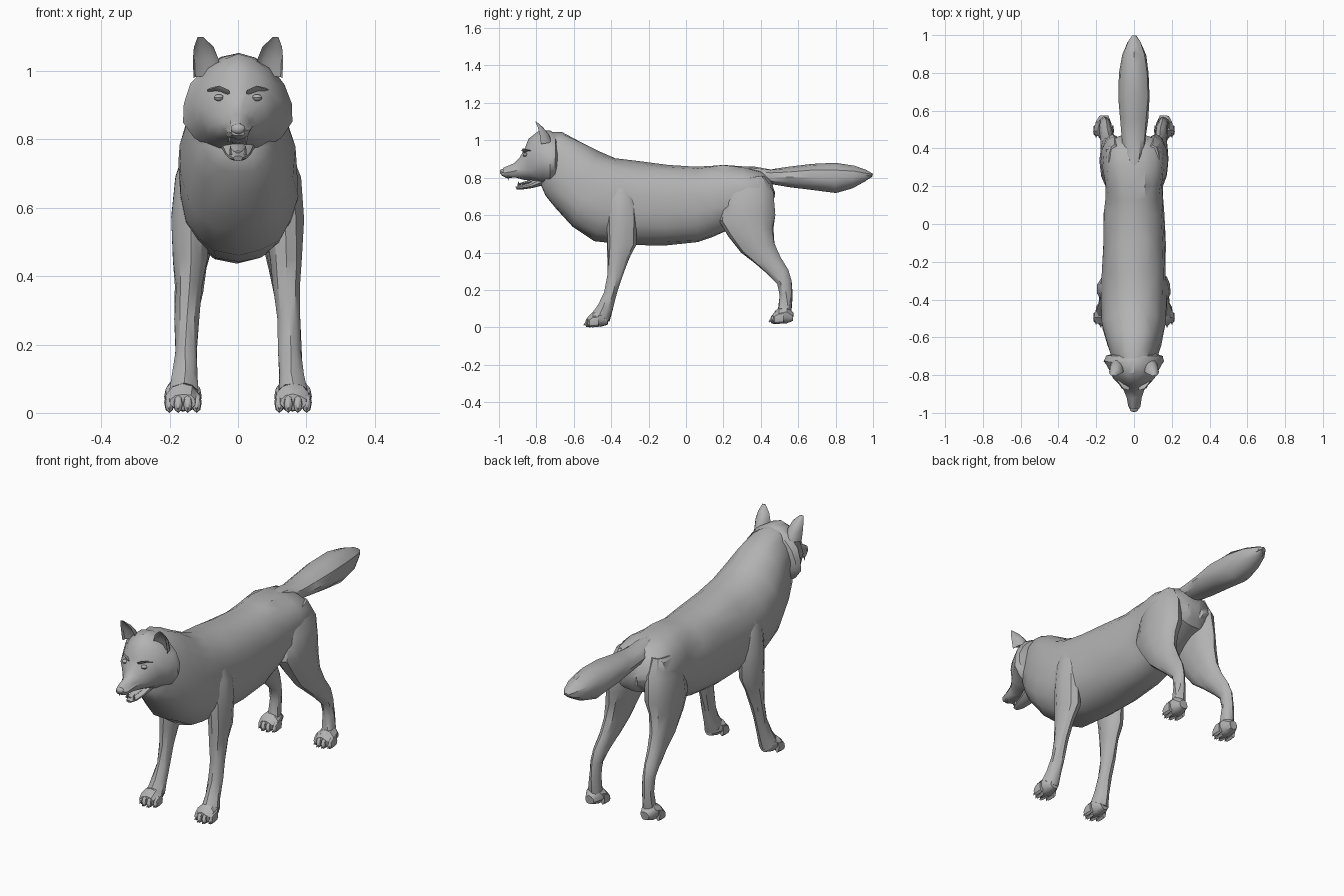
import bpy, bmesh, math, random
from mathutils import Vector

random.seed(4)
if "Cube" in bpy.data.objects:
    bpy.data.objects.remove(bpy.data.objects["Cube"])

fur = bpy.data.materials.new("grey fur")
fur.use_nodes = True
GREY = (0.45, 0.45, 0.45, 1)
fur.diffuse_color = GREY
fur.node_tree.nodes["Principled BSDF"].inputs["Base Color"].default_value = GREY
parts = []


def finish(name, bm):
    bmesh.ops.recalc_face_normals(bm, faces=bm.faces)
    mesh = bpy.data.meshes.new(name)
    bm.to_mesh(mesh)
    bm.free()
    mesh.materials.append(fur)
    obj = bpy.data.objects.new(name, mesh)
    bpy.context.collection.objects.link(obj)
    parts.append(obj)


def loft(name, rings, sides=14, side=1, shift=(0, 0, 0), full=1.0, rough=0.0, cup=False, taper=0.0):
    """Skin rings given as (y1, z1, y2, z2, half width, x centre):
    the two points are opposite silhouette points of each section."""
    bm = bmesh.new()
    loops = []
    for y1, z1, y2, z2, w, *x in rings:
        a, b = Vector((0, y1, z1)), Vector((0, y2, z2))
        mid, half = (a + b) / 2, (a - b) / 2
        loop = []
        for i in range(sides):
            t = math.tau * i / sides
            c, s = math.cos(t), math.sin(t)
            c = math.copysign(abs(c) ** full, c)
            s = math.copysign(abs(s) ** full, s)
            s *= 1 - taper * c     # narrower towards the first point
            if cup and c > 0:      # hollow front for the ears
                c *= -0.45
            p = mid + half * c
            p.x = (x[0] if x else 0) + w * s
            p += Vector(shift) + Vector([random.uniform(-rough, rough) for _ in "xyz"])
            p.x *= side
            loop.append(bm.verts.new(p))
        loops.append(loop)
    for lo, hi in zip(loops, loops[1:]):
        for i in range(sides):
            j = (i + 1) % sides
            bm.faces.new((lo[i], lo[j], hi[j], hi[i]))
    bm.faces.new(loops[0])
    bm.faces.new(loops[-1])
    if rough:
        bmesh.ops.triangulate(bm, faces=bm.faces)
    finish(name, bm)


def ball(name, centre, size, seg=10):
    bm = bmesh.new()
    bmesh.ops.create_uvsphere(bm, u_segments=seg, v_segments=6, radius=1)
    for v in bm.verts:
        v.co = Vector([c + v.co[k] * size[k] for k, c in enumerate(centre)])
    finish(name, bm)


# Torso with neck
loft("torso", [
    (-0.745, 1.045, -0.77, 0.75, 0.085), (-0.66, 1.045, -0.755, 0.70, 0.118),
    (-0.56, 0.995, -0.70, 0.635, 0.146), (-0.47, 0.94, -0.61, 0.535, 0.168),
    (-0.38, 0.90, -0.49, 0.465, 0.175), (-0.25, 0.885, -0.32, 0.44, 0.172),
    (-0.10, 0.87, -0.12, 0.44, 0.167), (0.05, 0.86, 0.06, 0.455, 0.16),
    (0.13, 0.867, 0.14, 0.48, 0.153), (0.20, 0.873, 0.21, 0.51, 0.152),
    (0.30, 0.865, 0.30, 0.55, 0.165), (0.40, 0.84, 0.38, 0.60, 0.16),
    (0.45, 0.795, 0.44, 0.62, 0.118), (0.475, 0.72, 0.465, 0.66, 0.05)],
    sides=18, full=0.88, rough=0.005)

# Tail
loft("tail", [
    (0.27, 0.862, 0.33, 0.77, 0.03), (0.37, 0.858, 0.38, 0.755, 0.055),
    (0.45, 0.845, 0.45, 0.765, 0.062), (0.55, 0.857, 0.55, 0.75, 0.074),
    (0.68, 0.876, 0.66, 0.735, 0.084), (0.80, 0.878, 0.80, 0.72, 0.080),
    (0.90, 0.862, 0.89, 0.745, 0.062), (0.965, 0.84, 0.96, 0.782, 0.037),
    (1.0, 0.820, 0.992, 0.805, 0.012)], sides=12, rough=0.003)

# Head: muzzle, brow and cheek ruff
loft("head", [
    (-0.99, 0.838, -0.985, 0.81, 0.018), (-0.972, 0.852, -0.96, 0.80, 0.031),
    (-0.92, 0.875, -0.91, 0.80, 0.040), (-0.89, 0.905, -0.865, 0.79, 0.054),
    (-0.862, 0.955, -0.83, 0.785, 0.083), (-0.84, 1.01, -0.795, 0.775, 0.107),
    (-0.79, 1.048, -0.755, 0.765, 0.130), (-0.73, 1.052, -0.725, 0.76, 0.160),
    (-0.70, 1.035, -0.70, 0.78, 0.150), (-0.68, 1.00, -0.68, 0.80, 0.09)],
    sides=16, rough=0.003, taper=0.2)
loft("lower_jaw", [
    (-0.912, 0.752, -0.905, 0.737, 0.014), (-0.885, 0.760, -0.875, 0.737, 0.028),
    (-0.84, 0.772, -0.82, 0.745, 0.038), (-0.78, 0.81, -0.76, 0.76, 0.052)], sides=10)
loft("tongue", [
    (-0.902, 0.767, -0.90, 0.760, 0.010), (-0.87, 0.778, -0.87, 0.764, 0.019),
    (-0.79, 0.80, -0.79, 0.775, 0.024)], sides=8)
ball("nose", (0, -0.981, 0.831), (0.022, 0.015, 0.016))

for side, label in ((1, "left"), (-1, "right")):
    # Face details
    ball(label + "_eye", (side * 0.056, -0.860, 0.922), (0.015, 0.013, 0.010))
    loft(label + "_brow", [
        (-0.880, 0.945, -0.86, 0.928, 0.004, 0.028), (-0.872, 0.957, -0.83, 0.935, 0.012, 0.055),
        (-0.835, 0.950, -0.81, 0.930, 0.005, 0.085)], sides=6, side=side)
    for k, (y, x, z, h) in enumerate(((-0.95, 0.024, 0.808, 0.024), (-0.895, 0.022, 0.755, -0.026))):
        loft(f"{label}_fang_{k + 1}", [
            (y - 0.006, z, y + 0.006, z, 0.005, x),
            (y - 0.001, z - h, y + 0.001, z - h, 0.001, x)], sides=5, side=side)
    # Cupped ear
    loft(label + "_ear", [
        (-0.835, 0.97, -0.715, 0.99, 0.040, 0.090), (-0.83, 1.03, -0.735, 1.035, 0.038, 0.094),
        (-0.82, 1.07, -0.765, 1.07, 0.029, 0.100), (-0.812, 1.10, -0.80, 1.10, 0.008, 0.110)],
        sides=12, side=side, cup=True)

    # Legs
    loft(label + "_front_leg", [
        (-0.40, 0.78, -0.31, 0.78, 0.022, 0.13), (-0.42, 0.68, -0.27, 0.70, 0.050, 0.135),
        (-0.425, 0.56, -0.265, 0.58, 0.060, 0.136), (-0.42, 0.45, -0.268, 0.44, 0.050, 0.14),
        (-0.42, 0.38, -0.305, 0.37, 0.042, 0.143), (-0.42, 0.28, -0.34, 0.27, 0.036, 0.15),
        (-0.435, 0.19, -0.37, 0.18, 0.034, 0.152), (-0.468, 0.12, -0.395, 0.09, 0.037, 0.156),
        (-0.495, 0.085, -0.41, 0.03, 0.044, 0.16)], sides=10, side=side, rough=0.003)
    loft(label + "_hind_leg", [
        (0.24, 0.79, 0.42, 0.81, 0.035, 0.10), (0.19, 0.66, 0.465, 0.73, 0.072, 0.106),
        (0.175, 0.57, 0.475, 0.60, 0.070, 0.113), (0.225, 0.49, 0.465, 0.53, 0.058, 0.125),
        (0.295, 0.40, 0.47, 0.45, 0.045, 0.135), (0.37, 0.34, 0.505, 0.375, 0.036, 0.14),
        (0.435, 0.285, 0.545, 0.31, 0.032, 0.148), (0.49, 0.235, 0.562, 0.25, 0.028, 0.152),
        (0.503, 0.17, 0.568, 0.17, 0.028, 0.155), (0.493, 0.10, 0.562, 0.09, 0.032, 0.157),
        (0.475, 0.085, 0.55, 0.035, 0.040, 0.16)], sides=12, side=side, rough=0.003)

    # Paws with four toes and claws
    for leg, y, z in (("front", -0.545, 0.0), ("hind", 0.445, 0.018)):
        loft(f"{label}_{leg}_paw", [
            (0.13, 0.06, 0.125, 0.015, 0.024), (0.095, 0.095, 0.09, 0.004, 0.043),
            (0.05, 0.085, 0.05, 0.004, 0.050), (0.02, 0.055, 0.02, 0.008, 0.038)],
            sides=10, side=side, shift=(0.161, y, z), rough=0.002)
        for k, dx in enumerate((-0.040, -0.014, 0.014, 0.040)):
            back = 0.016 if abs(dx) > 0.03 else 0
            loft(f"{label}_{leg}_toe_{k + 1}", [
                (0.06, 0.065, 0.06, 0.003, 0.012), (0.03, 0.06, 0.03, 0.0, 0.015),
                (0.012, 0.045, 0.012, 0.002, 0.012), (0.006, 0.028, 0.006, 0.014, 0.005),
                (-0.003, 0.014, -0.001, 0.008, 0.002)],
                sides=8, side=side, shift=(0.161 + dx, y + back, z))

# Smooth shading that keeps creases
bpy.ops.object.select_all(action='DESELECT')
for obj in parts:
    obj.select_set(True)
bpy.context.view_layer.objects.active = parts[0]
bpy.ops.object.shade_smooth_by_angle(angle=math.radians(35))
